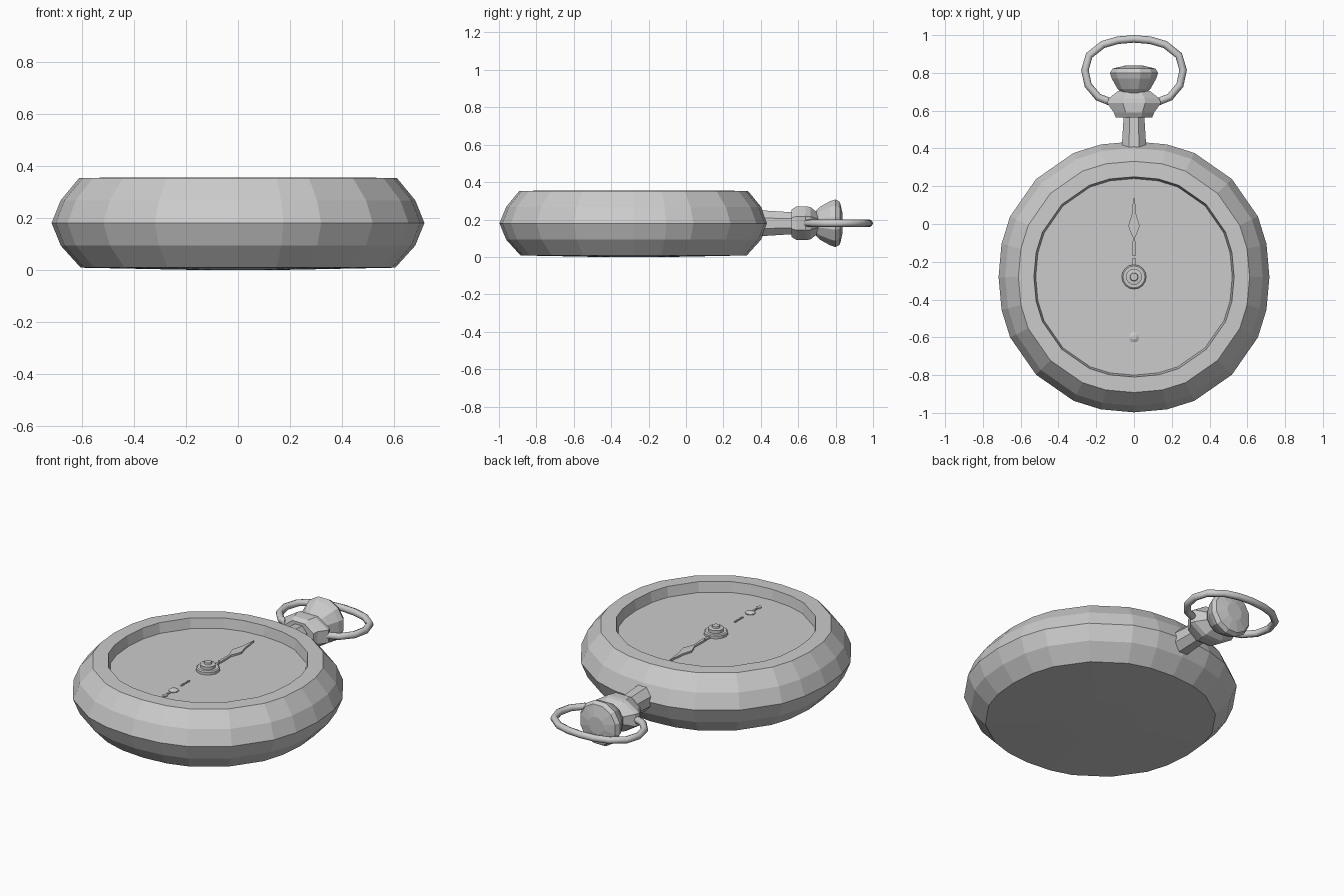
import bpy, bmesh, math
from mathutils import Vector

if "Cube" in bpy.data.objects:
    bpy.data.objects.remove(bpy.data.objects["Cube"])

CY, CZ = -0.28, 0.18      # case centre in y, axis height of the stem


def finish(name, bm):
    bmesh.ops.recalc_face_normals(bm, faces=bm.faces)
    me = bpy.data.meshes.new(name)
    bm.to_mesh(me)
    bm.free()
    ob = bpy.data.objects.new(name, me)
    bpy.context.collection.objects.link(ob)
    return ob


def loft(name, rings, cap_start=True, cap_end=True, closed=False):
    """Skin a list of point rings into a surface."""
    bm = bmesh.new()
    vs = [[bm.verts.new(p) for p in ring] for ring in rings]
    n = len(rings[0])
    pairs = list(zip(vs, vs[1:])) + ([(vs[-1], vs[0])] if closed else [])
    for a, b in pairs:
        for i in range(n):
            j = (i + 1) % n
            bm.faces.new((a[i], a[j], b[j], b[i]))
    if cap_start:
        bm.faces.new(vs[0][::-1])
    if cap_end:
        bm.faces.new(vs[-1])
    return finish(name, bm)


def case_ring(r, z):
    """Slightly squarish ring: unevenly spaced corners, fuller on the diagonals."""
    pts = []
    for q in range(4):
        for a, k in ((0, 1), (14, 1.008), (26, 1.018), (45, 1.022), (64, 1.018), (76, 1.008)):
            t = math.radians(a + 90 * q)
            pts.append((r * k * math.cos(t), CY + r * k * math.sin(t), z))
    return pts


def round_ring(r, z, cy, n):
    return [(r * math.cos(math.tau * i / n), cy + r * math.sin(math.tau * i / n), z)
            for i in range(n)]


def y_ring(rx, rz, y, n, off=0.5):
    """Ring around the stem axis."""
    return [(rx * math.cos(math.tau * (i + off) / n), y,
             CZ + rz * math.sin(math.tau * (i + off) / n)) for i in range(n)]


def plate(name, half, z0, z1):
    """Thin flat part mirrored about x = 0 from (half width, y) pairs."""
    outline = [(x, y) for x, y in half] + [(-x, y) for x, y in reversed(half) if x > 0]
    return loft(name, [[(x, y, z) for x, y in outline] for z in (z0, z1)])


# Watch case with bezel and sunken dial
profile = [(0.2, 0.0), (0.605, 0.008), (0.682, 0.093), (0.717, 0.18), (0.682, 0.267),
           (0.612, 0.352), (0.53, 0.354), (0.52, 0.295)]
loft("case", [case_ring(r, z) for r, z in profile])

# Stem neck, collar and winding crown
loft("stem", [y_ring(0.072, 0.076, 0.38, 8), y_ring(0.058, 0.062, 0.59, 8)])
loft("collar", [y_ring(rx, rz, y, 8) for rx, rz, y in
                ((0.105, 0.08, 0.565), (0.115, 0.096, 0.59), (0.155, 0.098, 0.64),
                 (0.145, 0.094, 0.665), (0.09, 0.06, 0.705))])
loft("crown", [y_ring(r, r, y, 12) for r, y in
               ((0.065, 0.69), (0.09, 0.715), (0.122, 0.77), (0.132, 0.80),
                (0.118, 0.823), (0.05, 0.838))])

# Oval bow threaded through the collar
half = [(0.11, 0.64), (0.19, 0.672), (0.243, 0.735), (0.26, 0.815), (0.237, 0.893),
        (0.165, 0.95), (0.085, 0.973)]
path = half + [(0, 0.98)] + [(-x, y) for x, y in reversed(half)]
rings = []
for i, (x, y) in enumerate(path):
    p, q = path[max(i - 1, 0)], path[min(i + 1, len(path) - 1)]
    d = Vector((q[0] - p[0], q[1] - p[1], 0)).normalized()
    side = Vector((d.y, -d.x, 0))
    rings.append([Vector((x, y, CZ)) + 0.02 * (math.cos(t) * side + math.sin(t) * Vector((0, 0, 1)))
                  for t in (math.tau * k / 8 for k in range(8))])
bow = loft("bow", rings)
for f in bow.data.polygons:
    f.use_smooth = len(f.vertices) == 4

# Centre hub of the hands
loft("hub", [round_ring(r, z, CY, 16) for r, z in
             ((0.065, 0.285), (0.065, 0.31), (0.058, 0.315), (0.042, 0.315),
              (0.042, 0.332), (0.022, 0.335), (0.02, 0.345))])

# Long hand with spear head
plate("long_hand", [(0.009, -0.17), (0.006, -0.07), (0.014, -0.055), (0.03, -0.01),
                    (0.012, 0.05), (0.009, 0.09), (0, 0.147)], 0.285, 0.306)
plate("long_hand_root", [(0.007, -0.23), (0.007, -0.18)], 0.285, 0.303)

# Short hand: beaded shank, round boss and small tip
for i in range(4):
    y = -0.46 - 0.02 * i
    plate("short_hand_shank", [(0.005, y - 0.009), (0.003, y + 0.008)], 0.285, 0.301)
loft("short_hand_boss", [round_ring(0.028, 0.285, -0.6, 12), round_ring(0.028, 0.3, -0.6, 12),
                         round_ring(0.012, 0.308, -0.6, 12)])
plate("short_hand_neck", [(0.005, -0.655), (0.005, -0.625)], 0.285, 0.301)
plate("short_hand_tip", [(0.004, -0.698), (0.015, -0.68), (0, -0.66)], 0.285, 0.301)
